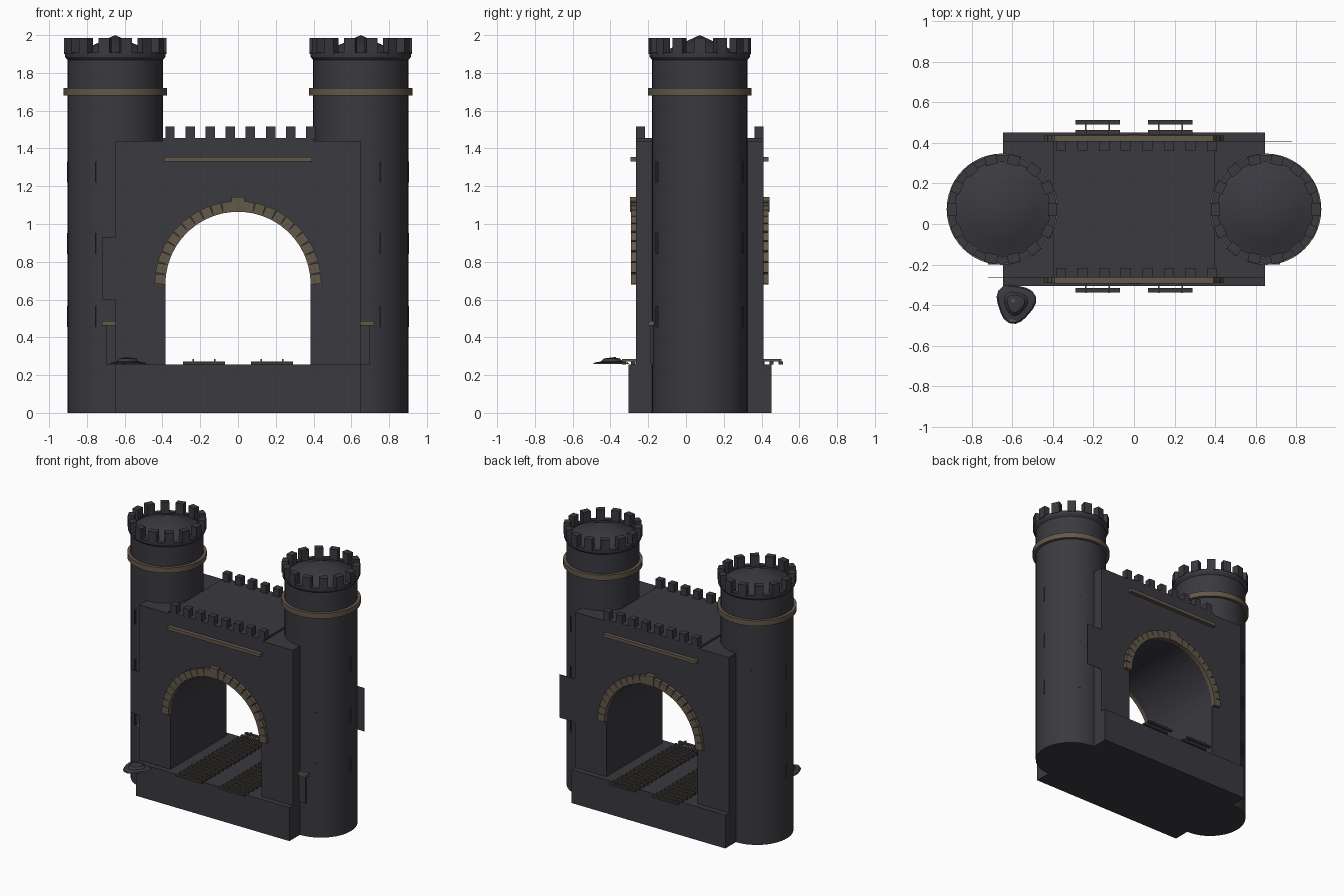
import bpy, bmesh, math
from mathutils import Matrix, Vector

if "Cube" in bpy.data.objects:
    bpy.data.objects.remove(bpy.data.objects["Cube"])

CY = 0.073           # middle of the gatehouse along y
FRONT, BACK = -0.265, 0.41
TOWER_X = 0.65


def material(name, rgb):
    m = bpy.data.materials.new(name)
    m.use_nodes = True
    m.diffuse_color = (*rgb, 1)
    m.node_tree.nodes["Principled BSDF"].inputs["Base Color"].default_value = (*rgb, 1)
    return m


STONE = material("dark stone", (0.042, 0.041, 0.050))
TRIM = material("tan trim", (0.125, 0.098, 0.068))
TIMBER = material("dark timber", (0.045, 0.040, 0.038))


def finish(name, bm, mat, smooth=False):
    bmesh.ops.recalc_face_normals(bm, faces=bm.faces)
    mesh = bpy.data.meshes.new(name)
    bm.to_mesh(mesh)
    bm.free()
    mesh.materials.append(mat)
    ob = bpy.data.objects.new(name, mesh)
    bpy.context.collection.objects.link(ob)
    if smooth:
        bpy.ops.object.select_all(action="DESELECT")
        ob.select_set(True)
        bpy.context.view_layer.objects.active = ob
        bpy.ops.object.shade_smooth_by_angle(angle=math.radians(30))
    return ob


def add_box(bm, lo, hi, turn=Matrix()):
    lo, hi = Vector(lo), Vector(hi)
    size = hi - lo
    place = turn @ Matrix.Translation((lo + hi) / 2) @ Matrix.Diagonal((*size, 1))
    bmesh.ops.create_cube(bm, size=1, matrix=place)


def boxes(name, mat, spans):
    bm = bmesh.new()
    for lo, hi in spans:
        add_box(bm, lo, hi)
    return finish(name, bm, mat)


def extrude_profile(name, pts, y0, y1, mat):
    bm = bmesh.new()
    face = bm.faces.new([bm.verts.new((x, y0, z)) for x, z in pts])
    new = bmesh.ops.extrude_face_region(bm, geom=[face])["geom"]
    bmesh.ops.translate(bm, vec=(0, y1 - y0, 0),
                        verts=[v for v in new if isinstance(v, bmesh.types.BMVert)])
    return finish(name, bm, mat)


def lathe(name, profile, center, mat, closed=False, steps=48):
    bm = bmesh.new()
    vs = [bm.verts.new((r, 0, z)) for r, z in profile]
    pairs = list(zip(vs, vs[1:])) + ([(vs[-1], vs[0])] if closed else [])
    edges = [bm.edges.new(p) for p in pairs]
    bmesh.ops.spin(bm, geom=vs + edges, cent=(0, 0, 0), axis=(0, 0, 1),
                   angle=math.tau, steps=steps, use_duplicate=False)
    bmesh.ops.remove_doubles(bm, verts=bm.verts, dist=1e-4)
    bmesh.ops.translate(bm, verts=bm.verts, vec=center)
    return finish(name, bm, mat, True)


# Base and gatehouse wall with the arched tunnel
R, SPRING, FLOOR = 0.385, 0.68, 0.255
boxes("base", STONE, [((-0.648, -0.305, 0), (0.648, 0.452, FLOOR))])
arch = [(R * math.cos(a), SPRING + R * math.sin(a))
        for a in (math.pi * i / 28 for i in range(29))]
outline = [(0.648, FLOOR), (0.648, 1.44), (-0.648, 1.44), (-0.648, FLOOR), (-R, FLOOR)]
extrude_profile("gatehouse", outline + arch[::-1] + [(R, FLOOR)], FRONT, BACK, STONE)
boxes("roof", STONE, [((-0.4, FRONT, 1.43), (0.4, BACK, 1.455))])

# Wall battlements along both faces
spans = []
for i in range(8):
    x = -0.36 + i * 0.1065
    for y in (FRONT, BACK - 0.048):
        spans.append(((x - 0.025, y, 1.45), (x + 0.025, y + 0.048, 1.517)))
boxes("wall_battlements", STONE, spans)

# Ledges, arch stones and keystones on both faces
boxes("ledges", TRIM, [((-0.392, FRONT - 0.03, 1.33), (0.392, FRONT, 1.355)),
                       ((-0.392, BACK, 1.33), (0.392, BACK + 0.028, 1.355))])
bm = bmesh.new()
STONES = 23
for i in range(STONES):
    a = math.pi * (i + 0.5) / STONES
    turn = Matrix.Translation((0, 0, SPRING)) @ Matrix.Rotation(-a, 4, "Y")
    key = i == STONES // 2
    half = 0.034 if key else 0.0265
    top = 0.462 if key else 0.441
    out = 0.032 if key else 0.027
    add_box(bm, (R - 0.001, FRONT - out, -half), (top, FRONT + 0.005, half), turn)
    add_box(bm, (R - 0.001, BACK - 0.005, -half), (top, BACK + out, half), turn)
finish("arch_stones", bm, TRIM)

# Thin side panels at opposite corners
boxes("side_panels", STONE, [((-0.72, FRONT, 0.6), (-0.64, FRONT + 0.003, 0.93)),
                             ((0.64, BACK - 0.003, 0.6), (0.78, BACK, 0.93))])

# Round towers
for side, label in ((1, "left"), (-1, "right")):
    c = (side * TOWER_X, CY, 0)
    lathe(label + "_tower", [(0, 0), (0.252, 0), (0.252, 1.868), (0.266, 1.885),
                             (0.268, 1.908), (0.235, 1.908), (0.235, 1.9),
                             (0.165, 1.925), (0, 2.0)], c, STONE)
    lathe(label + "_tower_band", [(0.245, 1.68), (0.275, 1.68), (0.275, 1.72),
                                  (0.245, 1.72)], c, TRIM, closed=True)
    bm = bmesh.new()
    for i in range(14):
        a = math.tau * (i + 0.5) / 14 + math.pi / 2
        turn = Matrix.Translation(c) @ Matrix.Rotation(a, 4, "Z")
        add_box(bm, (0.225, -0.03, 1.9), (0.271, 0.03, 1.985), turn)
    finish(label + "_tower_battlements", bm, STONE)

    # Narrow slits set on the outer side
    bm = bmesh.new()
    for deg in (-64, 0, 64):
        a = math.radians(deg if side > 0 else 180 - deg)
        turn = Matrix.Translation(c) @ Matrix.Rotation(a, 4, "Z")
        for z in (0.455, 0.84, 1.22):
            add_box(bm, (0.245, -0.008, z), (0.256, 0.008, z + 0.112), turn)
    finish(label + "_tower_slits", bm, STONE)

    # Lamp post at the front corner
    x0, x1 = sorted((side * 0.64, side * 0.70))
    boxes(label + "_post", STONE, [((x0, -0.188, FLOOR), (x1, -0.165, 0.462))])
    x0, x1 = sorted((side * 0.645, side * 0.72))
    boxes(label + "_post_cap", TRIM, [((x0, -0.2, 0.462), (x1, -0.165, 0.486))])

# Two railway tracks through the tunnel
sleepers, rails = [], []
for x in (-0.18, 0.18):
    for i in range(18):
        y = -0.328 + i * 0.0488
        sleepers.append(((x - 0.11, y - 0.011, 0.257), (x + 0.11, y + 0.011, 0.271)))
    for dx in (-0.058, 0.058):
        rails.append(((x + dx - 0.004, -0.34, 0.271), (x + dx + 0.004, 0.505, 0.284)))
boxes("sleepers", TIMBER, sleepers)
boxes("rails", TRIM, rails)

# Low uneven mound beside the front corner
mound = lathe("mound", [(0, 0.258), (0.1, 0.258), (0.092, 0.266), (0.06, 0.272),
                        (0.045, 0.288), (0, 0.294)], (0, 0, 0), STONE, steps=20)
for v in mound.data.vertices:
    a = math.atan2(v.co.y, v.co.x)
    grow = 0.95 + 0.1 * math.sin(3 * a + 0.6)
    v.co.x *= grow
    v.co.y *= grow
mound.location = (-0.585, -0.39, 0)
boxes("mound_patches", TRIM, [((-0.615, -0.485, 0.262), (-0.585, -0.468, 0.268)),
                              ((-0.605, -0.385, 0.288), (-0.59, -0.37, 0.296))])
